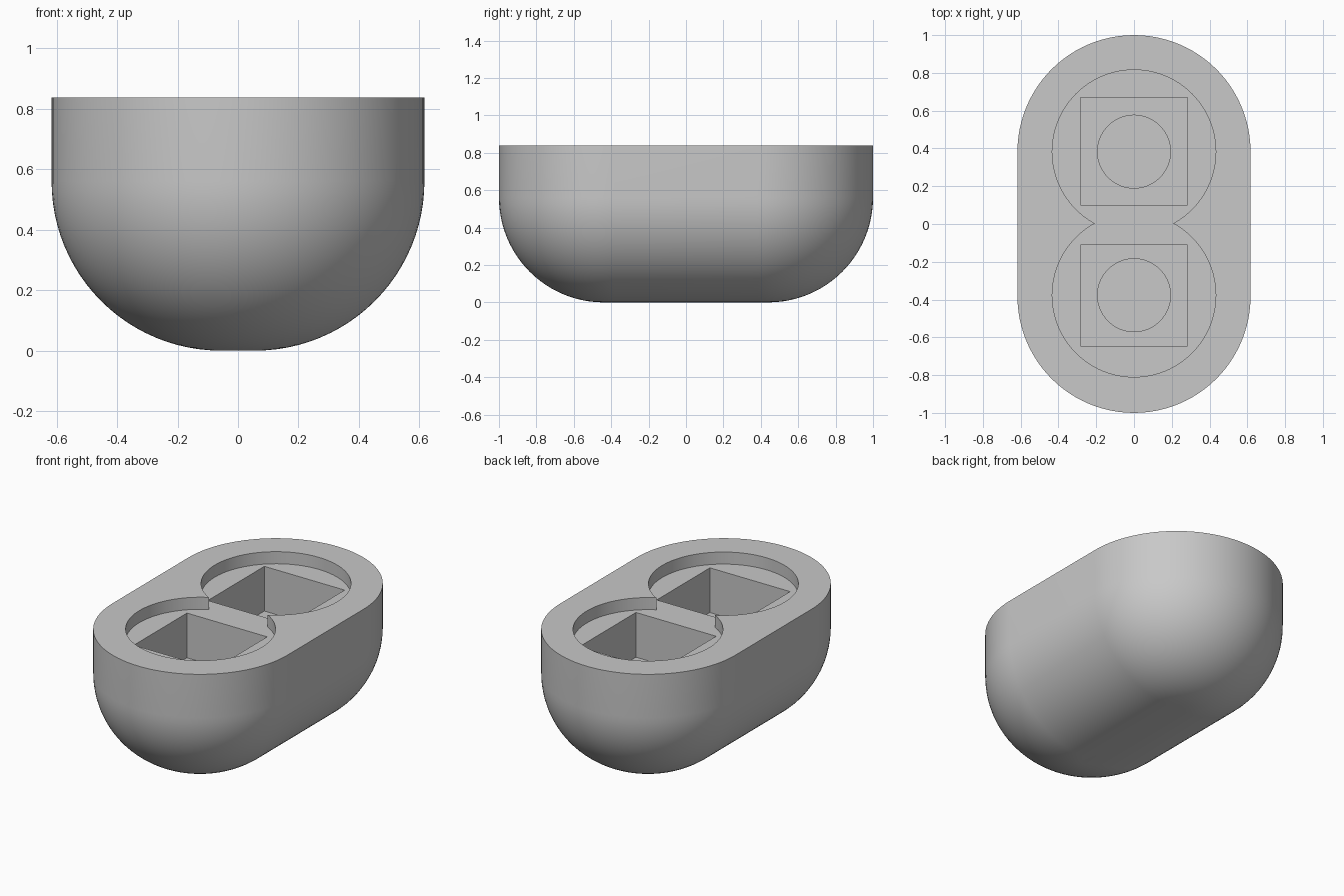
import bpy, bmesh, math

cube = bpy.data.objects.get("Cube")
if cube:
    bpy.data.objects.remove(cube, do_unlink=True)

RADIUS, CENTER, HEIGHT = 0.617, 0.383, 0.838
FILLET = 0.56
RECESS_Z = HEIGHT - 0.077
POCKET_Z = RECESS_Z - 0.285
HOLE_Z = POCKET_Z - 0.2

grey = bpy.data.materials.new("light grey")
grey.use_nodes = True
colour = (0.58, 0.58, 0.58, 1)
grey.diffuse_color = colour
grey.node_tree.nodes["Principled BSDF"].inputs["Base Color"].default_value = colour


def stadium(r, z, n=48):
    """Outline of a slot shape: two half circles joined by straight sides."""
    pts = []
    for side in (1, -1):
        for i in range(n + 1):
            a = math.pi * i / n
            pts.append((side * r * math.cos(a), side * (CENTER + r * math.sin(a)), z))
    return pts


def loft(name, rings):
    """Closed solid through a stack of equal outlines, lowest first."""
    bm = bmesh.new()
    rows = [[bm.verts.new(p) for p in ring] for ring in rings]
    for low, high in zip(rows, rows[1:]):
        for i in range(len(low)):
            j = (i + 1) % len(low)
            bm.faces.new((low[i], low[j], high[j], high[i]))
    bm.faces.new(rows[0][::-1])
    bm.faces.new(rows[-1])
    bmesh.ops.recalc_face_normals(bm, faces=bm.faces)
    mesh = bpy.data.meshes.new(name)
    bm.to_mesh(mesh)
    bm.free()
    obj = bpy.data.objects.new(name, mesh)
    bpy.context.collection.objects.link(obj)
    mesh.materials.append(grey)
    return obj


def circle(r, y, z, n=96):
    return [(r * math.cos(math.tau * i / n), y + r * math.sin(math.tau * i / n), z)
            for i in range(n)]


def rectangle(x, y0, y1, z):
    return [(-x, y0, z), (x, y0, z), (x, y1, z), (-x, y1, z)]


# Rounded body: quarter-round underside, then straight walls
rings = []
for i in range(25):
    a = math.pi / 2 * i / 24
    rings.append(stadium(RADIUS - FILLET + FILLET * math.sin(a), FILLET * (1 - math.cos(a))))
rings.append(stadium(RADIUS, HEIGHT))
body = loft("rounded_body", rings)

# Round recesses, square pockets and round holes cut from the top
cutters = []
for label, y, y0, y1 in (("back", 0.383, 0.10, 0.67), ("front", -0.377, -0.645, -0.11)):
    cutters += [
        loft(label + "_recess_cutter", [circle(0.433, y, z) for z in (RECESS_Z, 1)]),
        loft(label + "_pocket_cutter", [rectangle(0.283, y0, y1, z) for z in (POCKET_Z, 0.95)]),
        loft(label + "_hole_cutter", [circle(0.193, y, z) for z in (HOLE_Z, 0.9)]),
    ]

bpy.ops.object.select_all(action="DESELECT")
bpy.context.view_layer.objects.active = body
body.select_set(True)
for cutter in cutters:
    cutter.hide_render = True
    cut = body.modifiers.new(cutter.name, "BOOLEAN")
    cut.operation = "DIFFERENCE"
    cut.solver = "EXACT"
    cut.object = cutter
    bpy.ops.object.modifier_apply(modifier=cut.name)
for cutter in cutters:
    bpy.data.objects.remove(cutter, do_unlink=True)

bpy.ops.object.shade_smooth_by_angle(angle=math.radians(30))
